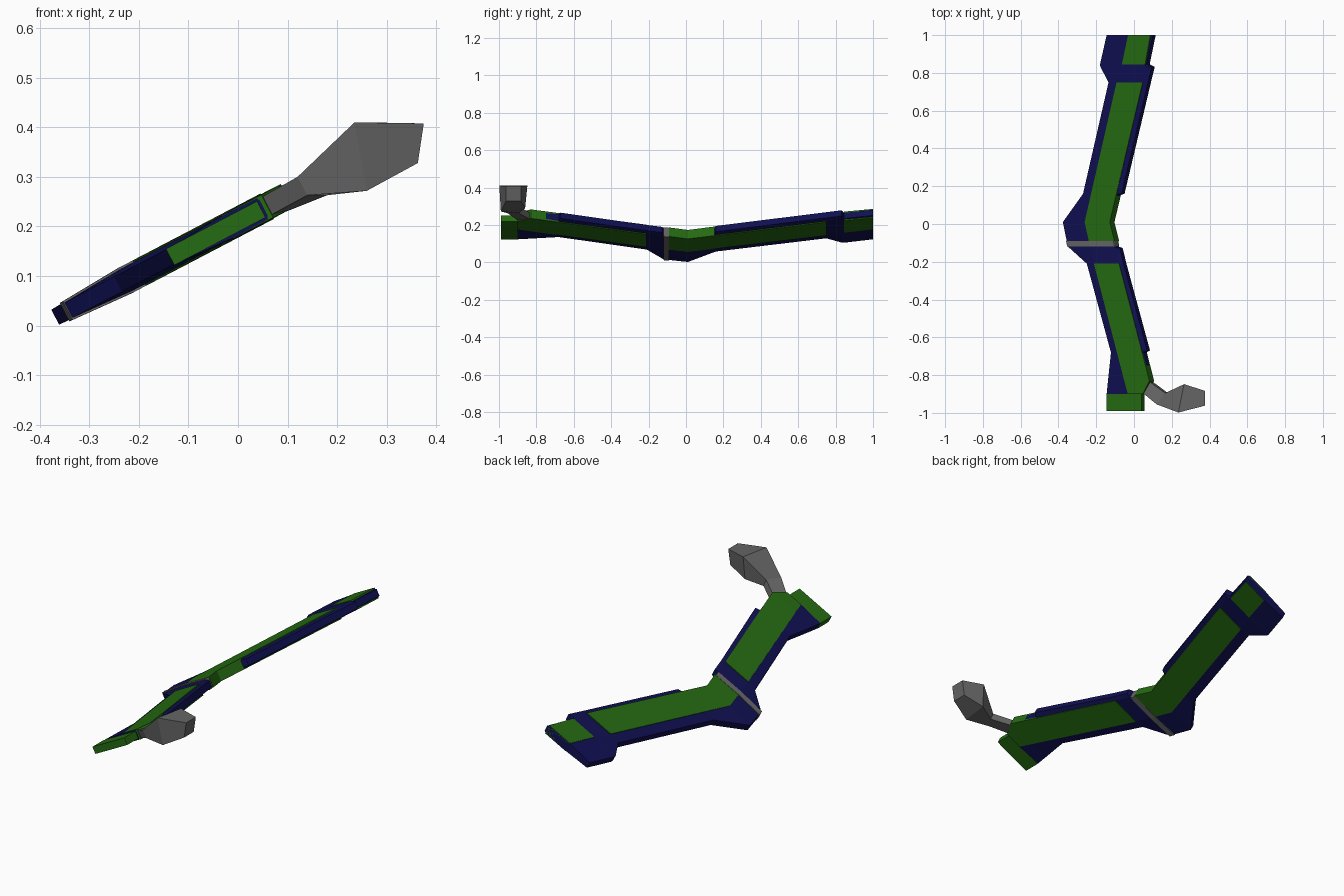
import bpy, bmesh
from mathutils import Vector

N = Vector((-0.463, 0, 0.886))          # normal of the tilted limb plane


def material(name, rgb):
    m = bpy.data.materials.new(name)
    m.diffuse_color = (*rgb, 1)
    return m


BLUE = material("blue", (0.005, 0.005, 0.085))
GREEN = material("green", (0.018, 0.145, 0.006))
GREY = material("grey", (0.13, 0.13, 0.13))


def loft(name, sections, mat):
    """Skin a list of equal-sized closed rings and cap both ends."""
    bm = bmesh.new()
    rings = [[bm.verts.new(p) for p in s] for s in sections]
    n = len(rings[0])
    for a, b in zip(rings, rings[1:]):
        for i in range(n):
            j = (i + 1) % n
            bm.faces.new((a[i], a[j], b[j], b[i]))
    bm.faces.new(rings[0])
    bm.faces.new(rings[-1])
    bmesh.ops.recalc_face_normals(bm, faces=bm.faces)
    me = bpy.data.meshes.new(name)
    bm.to_mesh(me)
    bm.free()
    me.materials.append(mat)
    ob = bpy.data.objects.new(name, me)
    bpy.context.collection.objects.link(ob)
    return ob


def ring(y, points):
    """Closed cross-section from (x, half thickness) stations on the plane."""
    mid = [(Vector((x, y, 0.21 + 0.523 * x)), h) for x, h in points]
    return [p + N * h for p, h in mid] + [p - N * h for p, h in reversed(mid)]


def lens(y, ol, cl, cr, o_r, e=0.0):
    return ring(y, [(ol + .008, .017 + e), (cl + .011, .025 + e),
                    (cr + .009, .024 + e), (max(o_r - .008, cr + .012), .017 + e)])


# Blue limb: y, outer left, core left, core right, outer right
rows = [(1.0, -.145, -.03, .085, .115), (.845, -.18, -.06, .055, .083),
        (.832, -.178, -.075, .07, .11), (.75, -.135, -.09, .05, .09),
        (.16, -.27, -.225, -.09, -.05), (.15, -.277, -.227, -.1, -.085),
        (.01, -.377, -.26, -.13, -.115), (-.12, -.35, -.232, -.1, -.09),
        (-.127, -.342, -.23, -.096, -.06), (-.21, -.25, -.21, -.075, -.04),
        (-.67, -.125, -.09, .045, .085), (-.68, -.122, -.088, .045, .065),
        (-.83, -.138, -.05, .078, .1), (-.9, -.145, -.03, .04, .06)]
loft("limb_body", [lens(*r) for r in rows], BLUE)

# Green raised core panels: y, left, right, half thickness
panels = {
    "core_panel_end": [(1.0, -.03, .09, .027), (.845, -.063, .062, .027)],
    "core_panel_long": [(.75, -.09, .05, .029), (.01, -.26, -.125, .027),
                        (-.09, -.238, -.1, .027)],
    "core_panel_short": [(-.21, -.21, -.075, .029), (-.83, -.05, .085, .027),
                         (-.9, -.032, .05, .026)],
    "end_cap": [(-.9, -.148, .038, .0185), (-.99, -.148, .038, .0185)],
}
for name, data in panels.items():
    loft(name, [ring(y, [(l + .011, h), (r + .009, h)]) for y, l, r, h in data], GREEN)

# Grey band around the grip
loft("grip_band", [lens(-.09, -.358, -.24, -.105, -.088, .004),
                   lens(-.12, -.352, -.232, -.1, -.085, .004)], GREY)

# Grey neck: rings are front top, back top, back bottom, front bottom
neck_end = [(.12, -.955, .30), (.165, -.895, .30), (.18, -.895, .263), (.14, -.955, .263)]
loft("stabiliser_neck", [[(.035, -.885, .252), (.075, -.83, .262),
                          (.092, -.83, .228), (.053, -.885, .216)], neck_end], GREY)

# Grey faceted head
loft("stabiliser_head", [
    neck_end,
    [(.235, -.998, .41), (.265, -.848, .41), (.262, -.86, .29), (.26, -.99, .272)],
    [(.375, -.962, .408), (.375, -.883, .408), (.363, -.883, .328), (.363, -.962, .328)],
], GREY)
